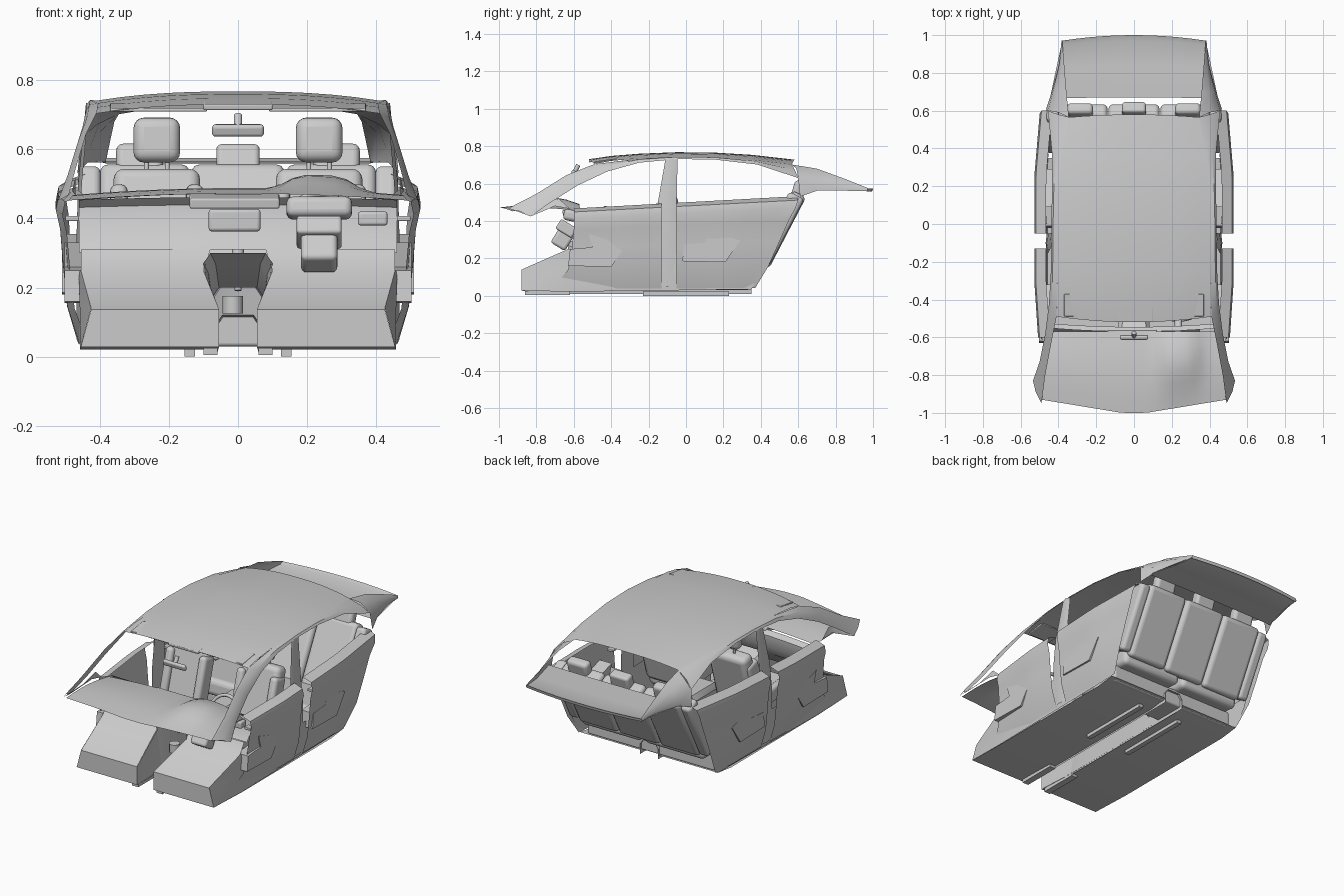
import bpy, bmesh, math
from mathutils import Matrix

if "Cube" in bpy.data.objects:
    bpy.data.objects.remove(bpy.data.objects["Cube"])


def finish(name, bm, mirror=False, bevel=0, angle=35):
    bmesh.ops.remove_doubles(bm, verts=bm.verts, dist=0.0005)
    bmesh.ops.recalc_face_normals(bm, faces=bm.faces)
    me = bpy.data.meshes.new(name)
    bm.to_mesh(me)
    bm.free()
    ob = bpy.data.objects.new(name, me)
    bpy.context.collection.objects.link(ob)
    bpy.ops.object.select_all(action='DESELECT')
    bpy.context.view_layer.objects.active = ob
    ob.select_set(True)
    if bevel:
        m = ob.modifiers.new("Bevel", 'BEVEL')
        m.width, m.segments = bevel, 4
    if mirror:
        ob.modifiers.new("Mirror", 'MIRROR')
    bpy.ops.object.shade_smooth_by_angle(angle=math.radians(angle))
    return ob


def loft(name, rows, mirror=False):
    """Surface through equal-length rows of points."""
    bm = bmesh.new()
    g = [[bm.verts.new(p) for p in r] for r in rows]
    for a, b in zip(g, g[1:]):
        for i in range(len(a) - 1):
            bm.faces.new((a[i], a[i + 1], b[i + 1], b[i]))
    return finish(name, bm, mirror)


def box(name, c, size, rx=0, bevel=0, mirror=False):
    bm = bmesh.new()
    m = Matrix.Translation(c) @ Matrix.Rotation(rx, 4, 'X') @ Matrix.Diagonal((*size, 1))
    bmesh.ops.create_cube(bm, size=1, matrix=m)
    return finish(name, bm, mirror, bevel)


def prism(name, poly, x0, x1, mirror=True):
    """Side-view (y, z) outline extruded along x."""
    bm = bmesh.new()
    f = bm.faces.new([bm.verts.new((x0, y, z)) for y, z in poly])
    r = bmesh.ops.extrude_face_region(bm, geom=[f])
    for v in r['geom']:
        if isinstance(v, bmesh.types.BMVert):
            v.co.x = x1
    return finish(name, bm, mirror)


def rod(name, c, r, h, rx=0, mirror=False):
    bm = bmesh.new()
    m = Matrix.Translation(c) @ Matrix.Rotation(rx, 4, 'X')
    bmesh.ops.create_cone(bm, cap_ends=True, segments=12, radius1=r, radius2=r, depth=h, matrix=m)
    return finish(name, bm, mirror)


# Headliner: crowned roof skin
stations = [(-.52, .41, .73), (-.4, .408, .748), (-.25, .405, .76), (-.05, .405, .768),
            (.15, .40, .766), (.35, .385, .754), (.58, .345, .728)]
N = 12
loft("roof", [[(w * t, y + .03 * t * t * (1 if y < -.4 else -.5 if y > .5 else 0),
                z - .026 * abs(t) ** 2.5)
               for t in [2 * i / N - 1 for i in range(N + 1)]] for y, w, z in stations])

# Front pillars flowing into the side roof rails
upper = [(.49, -.95, .468), (.47, -.8, .545), (.44, -.64, .645), (.41, -.49, .704), (.405, -.25, .734),
         (.405, -.05, .742), (.40, .15, .74), (.385, .35, .728), (.345, .565, .702)]
lower = [(.535, -.83, .425), (.5, -.73, .495), (.47, -.58, .59), (.45, -.42, .665), (.44, -.25, .712),
         (.437, -.05, .731), (.435, .15, .729), (.435, .38, .702), (.455, .6, .63)]
middle = [((a[0] + b[0]) / 2 + .008, (a[1] + b[1]) / 2, (a[2] + b[2]) / 2 + .006)
          for a, b in zip(upper, lower)]
loft("roof_rail", [upper, middle, lower], True)
loft("front_pillar_foot", [[(.49, -.95, .468), (.535, -.83, .425)], [(.47, -.8, .49), (.48, -.7, .48)],
                           [(.47, -.68, .52), (.47, -.62, .465)]], True)

# Rear pillars and parcel shelf
loft("rear_pillar", [[(.345, .565, .702), (.40, .59, .68), (.455, .6, .63), (.465, .61, .53)],
                     [(.358, .7, .68), (.40, .7, .65), (.43, .70, .60), (.435, .70, .562)],
                     [(.37, .85, .625), (.385, .85, .605), (.395, .85, .58), (.395, .85, .562)],
                     [(.38, .97, .577), (.382, .97, .572), (.384, .97, .567), (.384, .97, .56)]], True)
xs = [i / 5 - 1 for i in range(11)]
loft("parcel_shelf", [[(w * t, y + b * (1 - t * t), z) for t in xs] for w, y, b, z in
                      ((.445, .665, .005, .562), (.41, .83, .01, .565),
                       (.384, .95, .02, .565), (.384, .97, .03, .575), (.384, .965, .03, .557))])

# Door skins, widest just under the window line
section = [(.08, .463), (.30, .495), (.55, .507), (.76, .515), (.88, .528), (.96, .52), (1, .465)]


def side_x(y, x):
    return x - .03 * max(0, (y - .25) / .35) - .02 * max(0, (-.3 - y) / .3)


def door(name, front, back):
    rows = []
    for i, (k, x) in enumerate(section):
        ys = [front[i] + (back[i] - front[i]) * j / 8 for j in range(9)]
        rows.append([(side_x(y, x), y, k * (.5 + .055 * y)) for y in ys])
    loft(name, rows, True)


door("front_door", (-.72, -.63, -.61, -.60, -.60, -.60, -.60), (-.13,) * 7)
door("rear_door", (-.05,) * 7, (.37, .44, .50, .55, .585, .6, .6))

# Sills with chamfered front corner, centre pillars, armrests
loft("sill", [[(.455, -.88, .028), (.457, -.62, .022), (.457, .35, .035)],
              [(.425, -.88, .14), (.458, -.7, .14), (.468, .41, .14)],
              [(.455, -.63, .25), (.462, -.6, .25), (.465, .44, .2)]], True)
loft("centre_pillar", [[(.46, -.16, .05), (.468, -.1, .05), (.46, -.04, .05)],
                       [(.46, -.16, .33), (.468, -.1, .33), (.46, -.04, .33)],
                       [(.452, -.15, .5), (.463, -.1, .5), (.452, -.05, .5)],
                       [(.432, -.11, .73), (.44, -.08, .735), (.432, -.045, .73)]], True)
arm = [(-.63, .16), (-.62, .25), (-.5, .26), (-.52, .33), (-.32, .27), (-.40, .155)]
prism("front_armrest", arm, .43, .502)
prism("rear_armrest", [(y + .61, z + .025) for y, z in arm], .43, .509)
for y in (-.58, .02):
    box("door_handle", (.48, y, .40), (.04, .04, .015), mirror=True, bevel=.004)

# Dashboard cover with instrument hump
NX = 24
cover = []
for k in range(7):
    t = k / 6
    row = []
    for i in range(NX + 1):
        u = 2 * i / NX - 1
        x = u * (.49 - .03 * t)
        front = -.93 - .07 * min(1, 1.15 * (1 - abs(u)))
        hump = .045 * math.exp(-((x - .24) / .11) ** 4) * math.sin(math.pi * min(1, t * .75)) ** 2
        row.append((x, front + (-.57 - front) * t, .472 - .02 * u * u + .016 * math.sin(t * math.pi) + hump))
    cover.append(row)
loft("dashboard_top", cover)
face = [(-.57, .462), (-.545, .44), (-.55, .37), (-.59, .31)]
loft("dashboard_face", [[(.46 * t, y + .02 * t * t, z - .008 * t * t) for t in xs] for y, z in face])
box("centre_stack", (-.01, -.575, .395), (.15, .05, .065), bevel=.01)
box("stack_cap", (-.01, -.61, .45), (.26, .1, .03), rx=.15, bevel=.006)
box("instrument_cluster", (.235, -.615, .43), (.19, .08, .06), rx=-.2, bevel=.02)
box("column_shroud", (.235, -.64, .36), (.13, .1, .06), rx=-.55, bevel=.01)
box("column_lower", (.235, -.66, .305), (.105, .09, .1), rx=-.55, bevel=.015)
box("air_vent", (.39, -.565, .40), (.085, .05, .04), bevel=.008)

# Steering wheel
bpy.ops.mesh.primitive_torus_add(major_radius=.09, minor_radius=.01, major_segments=32, minor_segments=8,
                                 location=(.235, -.47, .39), rotation=(math.radians(65), 0, 0))
bpy.context.object.name = "steering_wheel"
bpy.ops.object.shade_smooth()
box("wheel_hub", (.235, -.475, .388), (.07, .025, .06), rx=-.4, bevel=.01)
box("wheel_spoke", (.235, -.475, .39), (.17, .012, .02), rx=-.4, bevel=.004)
rod("steering_column", (.235, -.53, .37), .02, .12, math.radians(65))

# Footwells, floor pans and open centre tunnel
loft("footwell", [[(a, y, z), (b, y, z)] for a, b, y, z in
                  ((.08, .455, -.59, .31), (.1, .455, -.63, .25), (.055, .425, -.88, .137), (.055, .455, -.88, .028),
                   (.06, .457, -.62, .02), (.06, .457, .23, .02), (.06, .457, .35, .035))], True)
loft("footwell_inner_wall", [[(.055, -.88, .028), (.06, -.75, .01), (.06, -.6, .01)],
                             [(.055, -.88, .137), (.077, -.75, .195), (.1, -.62, .25)]], True)
loft("tunnel_console", [[(-b, y, 0.01), (-w, y, z - .03), (-w + .02, y, z),
                         (w - .02, y, z), (w, y, z - .03), (b, y, .01)]
                        for y, w, b, z in ((-.63, .1, .06, .3), (-.56, .085, .06, .27), (-.45, .075, .06, .2),
                                           (-.25, .07, .06, .2), (-.2, .07, .06, .26), (.02, .07, .06, .26),
                                           (.05, .065, .06, .12), (.35, .06, .06, .1))])
box("tunnel_flange", (.08, -.74, .015), (.04, .24, .02), mirror=True)
box("seat_rail", (.14, .0, .011), (.03, .46, .022), mirror=True)
rod("gear_lever", (0, -.36, .25), .01, .12, -.2)
rod("gear_knob", (0, -.35, .31), .018, .035, -.2)
rod("tunnel_bracket", (-.015, -.58, .15), .03, .05)

# Front seats
box("front_seat_base", (.235, -.3, .11), (.2, .28, .14), bevel=.015, mirror=True)
box("front_seat_cushion", (.235, -.32, .215), (.25, .34, .09), rx=-.1, bevel=.03, mirror=True)
box("front_seat_back", (.235, -.125, .375), (.25, .09, .34), rx=-.28, bevel=.03, mirror=True)
for sx in (.125, .345):
    box("front_seat_bolster", (sx, -.15, .36), (.05, .1, .27), rx=-.28, bevel=.02, mirror=True)
    box("front_cushion_bolster", (sx, -.32, .225), (.045, .32, .09), rx=-.1, bevel=.02, mirror=True)
box("front_headrest", (.235, -.085, .627), (.135, .065, .13), rx=-.1, bevel=.03, mirror=True)
for sx in (.205, .265):
    rod("headrest_post", (sx, -.08, .55), .007, .08, -.15, True)

# Rear bench
box("rear_bench_base", (0, .235, .08), (.84, .2, .1), bevel=.01)
box("rear_bench_cushion", (.21, .25, .18), (.4, .34, .1), rx=-.1, bevel=.03, mirror=True)
box("rear_back_outer", (.27, .505, .355), (.26, .085, .43), rx=-.48, bevel=.025, mirror=True)
box("rear_back_centre", (0, .505, .355), (.27, .085, .43), rx=-.48, bevel=.025)
box("rear_side_bolster", (.43, .50, .36), (.065, .09, .4), rx=-.48, bevel=.02, mirror=True)
box("rear_headrest", (.285, .6, .565), (.135, .06, .1), rx=-.3, bevel=.02, mirror=True)
box("rear_centre_headrest", (0, .605, .56), (.125, .06, .105), rx=-.3, bevel=.015)

# Roof fittings: mirror, console, sun visors
box("rear_view_mirror", (0, -.6, .655), (.15, .022, .036), rx=.3, bevel=.01)
rod("mirror_stem", (0, -.585, .682), .012, .04, -.5)
box("overhead_console", (0, -.45, .731), (.2, .14, .018), rx=.13, bevel=.005)
box("sun_visor", (.23, -.43, .722), (.28, .12, .01), rx=.14, bevel=.004, mirror=True)
